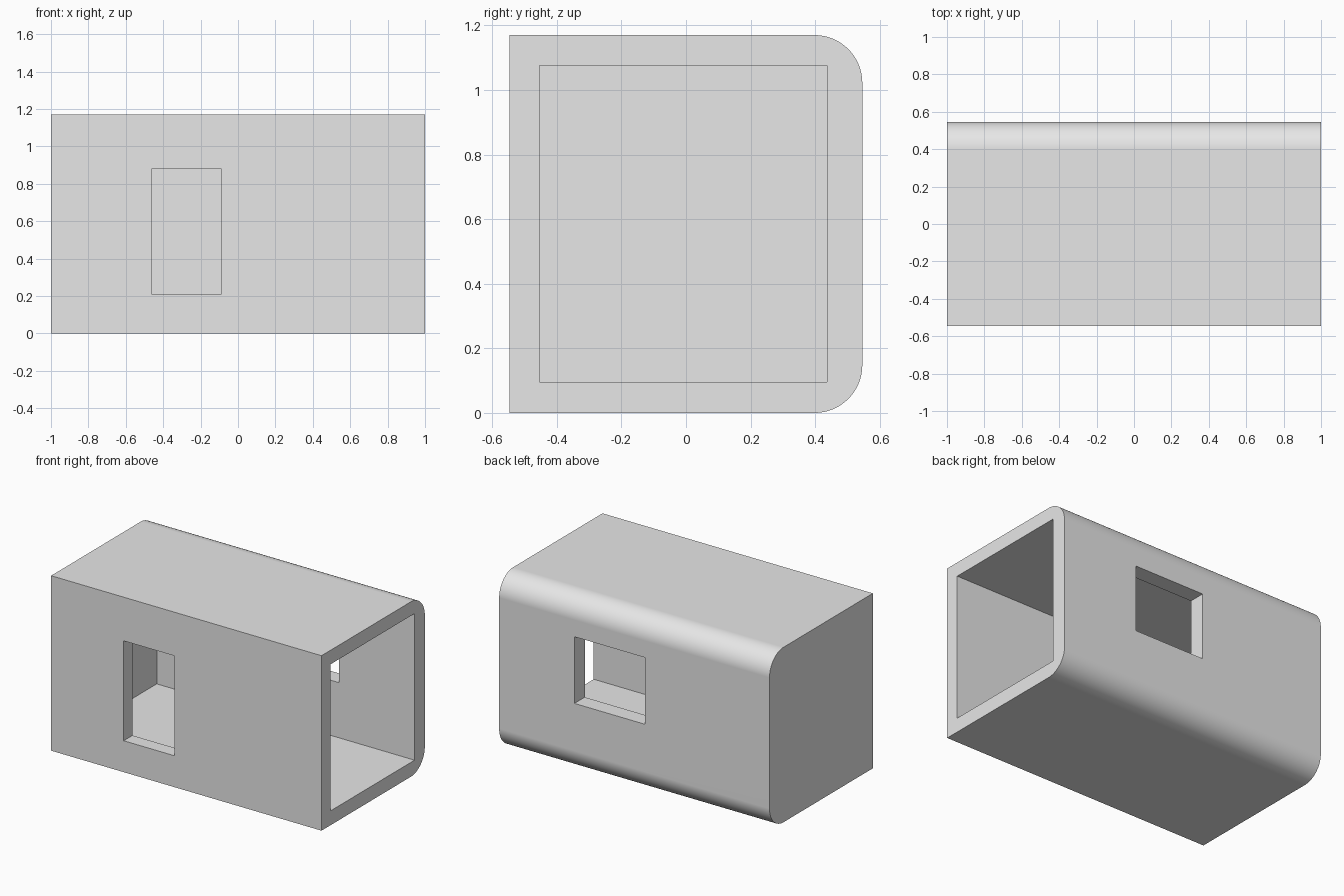
import bpy
import bmesh
from math import sin, cos, pi, radians
from mathutils import Vector

cube = bpy.data.objects.get("Cube")
if cube:
    bpy.data.objects.remove(cube, do_unlink=True)

# Single plain grey
grey = bpy.data.materials.new("plain grey")
grey.use_nodes = True
colour = (0.8, 0.8, 0.8, 1)
grey.diffuse_color = colour
grey.node_tree.nodes["Principled BSDF"].inputs["Base Color"].default_value = colour

HALF_X, HALF_Y, HEIGHT, RADIUS = 1.0, 0.546, 1.17, 0.148
STEPS = 20


def add_object(name, bm):
    bmesh.ops.recalc_face_normals(bm, faces=bm.faces)
    mesh = bpy.data.meshes.new(name)
    bm.to_mesh(mesh)
    bm.free()
    mesh.materials.append(grey)
    obj = bpy.data.objects.new(name, mesh)
    bpy.context.collection.objects.link(obj)
    return obj


def add_box(name, low, high):
    low, high = Vector(low), Vector(high)
    bm = bmesh.new()
    bmesh.ops.create_cube(bm, size=1)
    bmesh.ops.scale(bm, vec=high - low, verts=bm.verts)
    bmesh.ops.translate(bm, vec=(low + high) / 2, verts=bm.verts)
    return add_object(name, bm)


def arc(cy, cz, start):
    return [(cy + RADIUS * cos(start + pi / 2 * i / STEPS),
             cz + RADIUS * sin(start + pi / 2 * i / STEPS)) for i in range(STEPS + 1)]


# Outer shell: profile rounded along both back edges, extruded along x
profile = [(-HALF_Y, HEIGHT), (-HALF_Y, 0)]
profile += arc(HALF_Y - RADIUS, RADIUS, -pi / 2)
profile += arc(HALF_Y - RADIUS, HEIGHT - RADIUS, 0)
bm = bmesh.new()
end = bm.faces.new([bm.verts.new((-HALF_X, y, z)) for y, z in profile])
grown = bmesh.ops.extrude_face_region(bm, geom=[end], use_keep_orig=True)
moved = [v for v in grown["geom"] if isinstance(v, bmesh.types.BMVert)]
bmesh.ops.translate(bm, vec=(2 * HALF_X, 0, 0), verts=moved)
shell = add_object("hollow_shell", bm)

# Room open at the left end, front doorway, back window
cutters = [
    add_box("room_cutter", (-0.907, -0.453, 0.096), (1.2, 0.437, 1.076)),
    add_box("doorway_cutter", (-0.463, -0.8, 0.21), (-0.088, -0.2, 0.878)),
    add_box("window_cutter", (-0.078, 0.2, 0.465), (0.443, 0.8, 0.911)),
]
bpy.ops.object.select_all(action="DESELECT")
shell.select_set(True)
bpy.context.view_layer.objects.active = shell
for cutter in cutters:
    cutter.hide_render = True
    cut = shell.modifiers.new(cutter.name, "BOOLEAN")
    cut.operation = "DIFFERENCE"
    cut.solver = "EXACT"
    cut.object = cutter
    bpy.ops.object.modifier_apply(modifier=cut.name)
    bpy.data.objects.remove(cutter, do_unlink=True)

# Smooth rounded edges, crisp corners, flat walls
bpy.ops.object.shade_smooth_by_angle(angle=radians(30))
weighted = shell.modifiers.new("flat walls", "WEIGHTED_NORMAL")
weighted.keep_sharp = True
